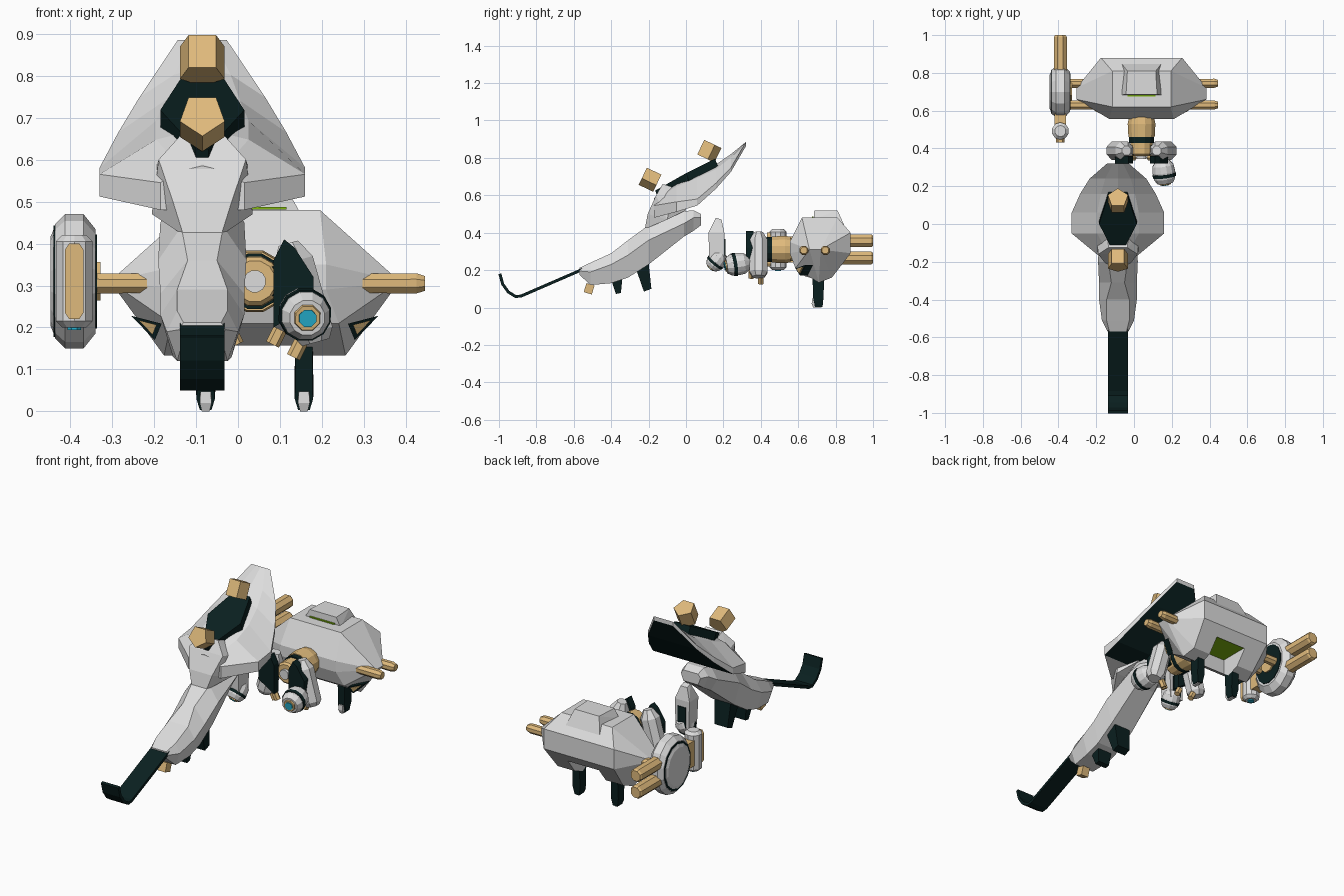
import bpy, bmesh, math
from mathutils import Vector, Matrix

if "Cube" in bpy.data.objects:
    bpy.data.objects.remove(bpy.data.objects["Cube"])

def mat(name, rgb):
    m = bpy.data.materials.new(name)
    m.diffuse_color = (*rgb, 1)
    m.use_nodes = True
    m.node_tree.nodes["Principled BSDF"].inputs["Base Color"].default_value = m.diffuse_color
    return m

GREY = mat("light_grey", (0.72, 0.72, 0.72))
DARK = mat("dark_teal", (0.003, 0.014, 0.014))
TAN = mat("tan", (0.74, 0.49, 0.20))
CYAN = mat("cyan", (0.02, 0.45, 0.65))
GREEN = mat("green", (0.22, 0.48, 0.005))

def finish(name, bm, mats, rule=None):
    bmesh.ops.recalc_face_normals(bm, faces=bm.faces[:])
    bm.normal_update()
    if rule:
        for f in bm.faces:
            f.material_index = rule(f)
    me = bpy.data.meshes.new(name)
    bm.to_mesh(me)
    bm.free()
    for m in mats:
        me.materials.append(m)
    ob = bpy.data.objects.new(name, me)
    bpy.context.collection.objects.link(ob)
    return ob

def hull(name, pts, m, rule=None):
    """Faceted solid wrapped round a few points."""
    bm = bmesh.new()
    for p in pts:
        bm.verts.new(p)
    r = bmesh.ops.convex_hull(bm, input=bm.verts[:])
    junk = {e for e in r["geom_interior"] + r["geom_unused"] if isinstance(e, bmesh.types.BMVert)}
    bmesh.ops.delete(bm, geom=list(junk), context='VERTS')
    bmesh.ops.dissolve_limit(bm, angle_limit=0.03, verts=bm.verts[:], edges=bm.edges[:])
    return finish(name, bm, m if isinstance(m, list) else [m], rule)

def sym(cx, pts):
    return [(cx + s * x, y, z) for x, y, z in pts for s in (-1, 1)]

def box(name, c, size, m, tilt=0):
    R = Matrix.Rotation(tilt, 3, 'X')
    pts = [Vector(c) + R @ Vector((a * size[0] / 2, b * size[1] / 2, d * size[2] / 2))
           for a in (-1, 1) for b in (-1, 1) for d in (-1, 1)]
    return hull(name, pts, m)

def turned(name, c, axis, rings, m, n=8, spin=0.5, squash=1.0):
    """Convex turned part: rings are (distance along axis, radius)."""
    axis = Vector(axis).normalized()
    ref = Vector((0, 0, 1)) if abs(axis.z) < 0.9 else Vector((0, 1, 0))
    u = axis.cross(ref).normalized()
    v = u.cross(axis)
    pts = []
    for t, r in rings:
        for i in range(n):
            a = 2 * math.pi * (i + spin) / n
            pts.append(Vector(c) + axis * t + u * (r * squash * math.cos(a)) + v * (r * math.sin(a)))
    return hull(name, pts, m)

def loft(name, sections, mats, rule=None):
    bm = bmesh.new()
    rows = [[bm.verts.new(p) for p in s] for s in sections]
    n = len(rows[0])
    for a, b in zip(rows, rows[1:]):
        for i in range(n):
            j = (i + 1) % n
            bm.faces.new((a[i], a[j], b[j], b[i]))
    bm.faces.new(rows[0])
    bm.faces.new(rows[-1])
    return finish(name, bm, mats, rule)

BX, NX = 0.04, -0.085   # centre lines of the rear hull and the front craft

# Rear hull with a recess underneath
body = hull("rear_hull", sym(BX, [
    (.155, .62, .48), (.155, .81, .48), (.215, .88, .40), (.215, .88, .29),
    (.345, .66, .31), (.345, .72, .31), (.17, .555, .35), (.17, .555, .29),
    (.216, .71, .133), (.2, .78, .16), (.2, .585, .21)]), GREY)
cut = box("recess_cutter", (BX, .755, .14), (.19, .17, .22), GREY)
cut.hide_render = True
cut.hide_viewport = True
mod = body.modifiers.new("recess", 'BOOLEAN')
mod.operation, mod.object, mod.solver = 'DIFFERENCE', cut, 'EXACT'
box("recess_panel", (BX, .755, .245), (.186, .166, .008), GREEN)
# Hatch on the roof, running down the rear slope
hull("hatch", sym(BX, [(.11, .683, .47), (.11, .855, .42), (.082, .686, .52), (.075, .81, .52)]), GREY)
box("hatch_light", (BX, .679, .484), (.15, .008, .006), GREEN)

for s, side in ((-1, "left"), (1, "right")):
    # Side rods
    for y in (.63, .745):
        turned("side_rod_" + side, (BX, y, .305), (s, 0, 0), [(.16, .024), (.385, .026), (.405, .019)], TAN)
    # Legs and feet
    lx = BX + s * .117
    hull("leg_" + side, sym(lx, [(.02, .675, .2), (.02, .74, .2), (.02, .68, .05), (.023, .735, .05),
                                 (.022, .685, .03), (.014, .69, .004), (.014, .73, .004)]), DARK)
    hull("foot_" + side, sym(lx, [(.012, .674, .048), (.014, .70, .048), (.014, .672, .02),
                                  (.009, .68, 0), (.009, .725, 0), (.012, .70, .03)]), GREY)
    # Corner vents
    tri = [(.295, .64, .228), (.222, .585, .209), (.238, .61, .17)]
    mid = [sum(p[k] for p in tri) / 3 for k in range(3)]
    for nm, k, dy, m in (("vent_", 1, 0, DARK), ("vent_core_", .6, -.006, TAN)):
        pts = [[mid[i] + (p[i] - mid[i]) * k for i in range(3)] for p in tri]
        hull(nm + side, [(BX + s * x, y + d, z) for x, y, z in pts for d in (dy, .04)], m)

# Front axle
turned("axle", (BX, .36, .31), (0, 1, 0), [(0, .05), (.01, .06), (.22, .065)], TAN, 12)
turned("axle_flange", (BX, .46, .31), (0, 1, 0), [(0, .072), (.07, .076), (.1, .07)], TAN, 12)
turned("axle_band", (BX, .43, .31), (0, 1, 0), [(0, .068), (.03, .068)], DARK, 12)
turned("axle_cap", (BX, .345, .31), (0, 1, 0), [(0, .027), (.03, .027)], GREY, 12)

# Side wheel with barrels behind and a capsule in front
W = (-.39, .70, .31)
turned("wheel", W, (1, 0, 0), [(-.046, .136), (-.022, .16), (.022, .16), (.05, .125)], GREY, 14, squash=.88)
turned("wheel_ring", W, (1, 0, 0), [(-.049, .133), (.0, .133)], DARK, 14, squash=.88)
turned("wheel_inner_disc", W, (1, 0, 0), [(0, .112), (.054, .112)], DARK, 14, squash=.88)
turned("wheel_cap", W, (1, 0, 0), [(-.057, .105), (-.05, .122), (0, .122)], GREY, 14, squash=.88)
turned("wheel_hub", W, (1, 0, 0), [(0, .05), (.062, .05)], TAN, 8)
for z in (.357, .265):
    turned("rear_barrel", (-.39, .80, z), (0, 1, 0), [(0, .037), (.19, .037), (.2, .03)], TAN)
box("capsule_mount", (-.39, .55, .31), (.06, .08, .14), TAN)
turned("capsule", (-.39, .492, .31), (0, 0, 1), [(-.11, .03), (-.095, .046), (.095, .046), (.11, .03)], GREY, 10)
turned("capsule_lens", (-.39, .492, .2), (0, 0, 1), [(-.006, .018), (.01, .018)], CYAN, 8)
hull("capsule_plate", sym(-.39, [(.022, y, .31 + d * .075) for d in (-1, 1) for y in (.432, .46)] +
                                [(.012, y, .31 + d * .09) for d in (-1, 1) for y in (.432, .46)]), TAN)

# Shoulder pods
def eye(side, c, axis, k=1.0):
    def part(nm, rings, m, n):
        turned(nm + side, c, axis, [(t * k, r * k) for t, r in rings], m, n)
    part("eye_ball_", [(-.065, .035), (-.035, .058), (0, .062), (.035, .058), (.06, .043)], GREY, 12)
    part("eye_band_", [(.008, .0645), (.026, .0625)], DARK, 12)
    part("eye_rim_", [(.05, .037), (.067, .031)], TAN, 8)
    part("eye_lens_", [(.06, .022), (.071, .022)], CYAN, 8)

for s, side in ((-1, "left"), (1, "right")):
    px = BX + s * .112
    turned("shoulder_" + side, (px, .388, .285), (-s * .28, 0, 1),
           [(-.125, .036), (-.1, .052), (.075, .052), (.12, .026)], GREY, 8)
    hull("shoulder_fin_" + side, [(BX + s * x, y, z) for y in (.32, .36) for x, z in
         ((.045, .2), (.045, .36), (.07, .41), (.095, .39), (.14, .32), (.14, .26))], DARK)
    for y, dx, z in ((.35, .06, .195), (.40, .11, .165)):
        turned("nub_" + side, (BX + s * dx, y, z), (-s * .5, 0, -1), [(0, .017), (.04, .017)], TAN, 6)
box("shoulder_bar", (BX, .39, .31), (.2, .05, .07), DARK)
eye("right", (.158, .275, .232), (.12, -1, -.15))
eye("left", (-.115, .165, .25), (-.12, -.5, -.6), .8)
# Raised left forearm with a dark inner face
hull("left_forearm", sym(-.12, [(.035, .125, .25), (.04, .205, .24), (.045, .205, .40), (.04, .12, .40),
                                (.02, .16, .48), (.02, .19, .47)]), GREY)
box("forearm_inset", (-.12, .206, .31), (.05, .008, .11), DARK)

# Front craft keel: y, ridge z, ridge half width, side z, half width, bottom z, bottom half width
keel = []
for y, zt, wt, zm, wm, zb, wb in ((-.57, .212, .045, .195, .055, .175, .045), (-.51, .24, .06, .19, .085, .12, .06),
                                  (-.40, .29, .06, .23, .10, .13, .07), (-.31, .36, .035, .28, .10, .16, .07),
                                  (-.2, .44, .05, .36, .105, .23, .07), (-.01, .515, .06, .45, .10, .38, .06),
                                  (.04, .52, .05, .48, .08, .41, .05), (.08, .50, .045, .48, .06, .44, .045)):
    keel.append([(NX + wt, y, zt), (NX + wm, y, zm), (NX + wb, y, zb),
                 (NX - wb, y, zb), (NX - wm, y, zm), (NX - wt, y, zt)])
loft("front_keel", keel, [GREY])
hull("collar", sym(NX, [(.045, -.22, .42), (.07, -.205, .50), (.104, -.16, .60), (.05, -.125, .66), (.11, -.08, .58),
                        (.12, -.10, .47), (.06, 0, .52), (.06, 0, .62)]), GREY)

# Big shield: y, ridge z, half width, edge z, underside z
shield = []
for y, zt, w, ze, zb in ((-.17, .585, .10, .545, .48), (-.05, .675, .245, .565, .512), (.06, .73, .245, .58, .545),
                         (.16, .765, .2, .665, .635), (.24, .82, .15, .748, .725), (.32, .885, .058, .885, .862)):
    zm = ze + (zt - ze) * .75
    shield.append([(NX + w, y, ze), (NX + w * .45, y, zm), (NX, y, zt), (NX - w * .45, y, zm),
                   (NX - w, y, ze), (NX - w, y, zb), (NX + w, y, zb)])
loft("shield", shield, [GREY, DARK],
     lambda f: 1 if f.normal.z < -.3 and f.calc_center_median().y > -.06 else 0)

# Dark deck on the shield, sloping up to the rear, with two tan blocks
deck = [(.05, .155, .795), (.10, .0, .718), (.015, -.165, .625)]
hull("deck", sym(NX, [(x, y + d * .4, z - d) for x, y, z in deck for d in (0, .06)]), DARK)

def block(name, c, axis, spin):
    turned(name, c, axis, [(-.043, .056), (.043, .056)], TAN, 5, spin)
block("front_block", (NX, -.19, .688), (0, -.9, .43), 3.75)
block("rear_block", (NX, .12, .838), (0, .43, .9), 1.25)

# Curled tail blade
path = [(-.55, .205), (-.88, .062), (-.91, .058), (-.95, .083), (-.98, .125), (-.995, .18)]
tail = []
for i, (y, z) in enumerate(path):
    a, b = Vector(path[max(i - 1, 0)]), Vector(path[min(i + 1, len(path) - 1)])
    t = (b - a).normalized() * .008
    n = (-t.y, t.x)
    tail.append([(NX + sx * .053, y + k * n[0], z + k * n[1]) for sx, k in ((-1, -1), (1, -1), (1, 1), (-1, 1))])
loft("tail_blade", tail, [DARK])

# Belly fins and small nozzle
hull("belly_fin_rear", sym(NX, [(.05, -.265, .2), (.05, -.20, .24), (.04, -.225, .085), (.04, -.185, .10)]), DARK)
hull("belly_fin_front", sym(NX, [(.045, -.40, .15), (.045, -.34, .16), (.035, -.375, .072), (.035, -.348, .078)]), DARK)
box("belly_nozzle", (NX, -.518, .10), (.045, .045, .05), TAN, -.3)
